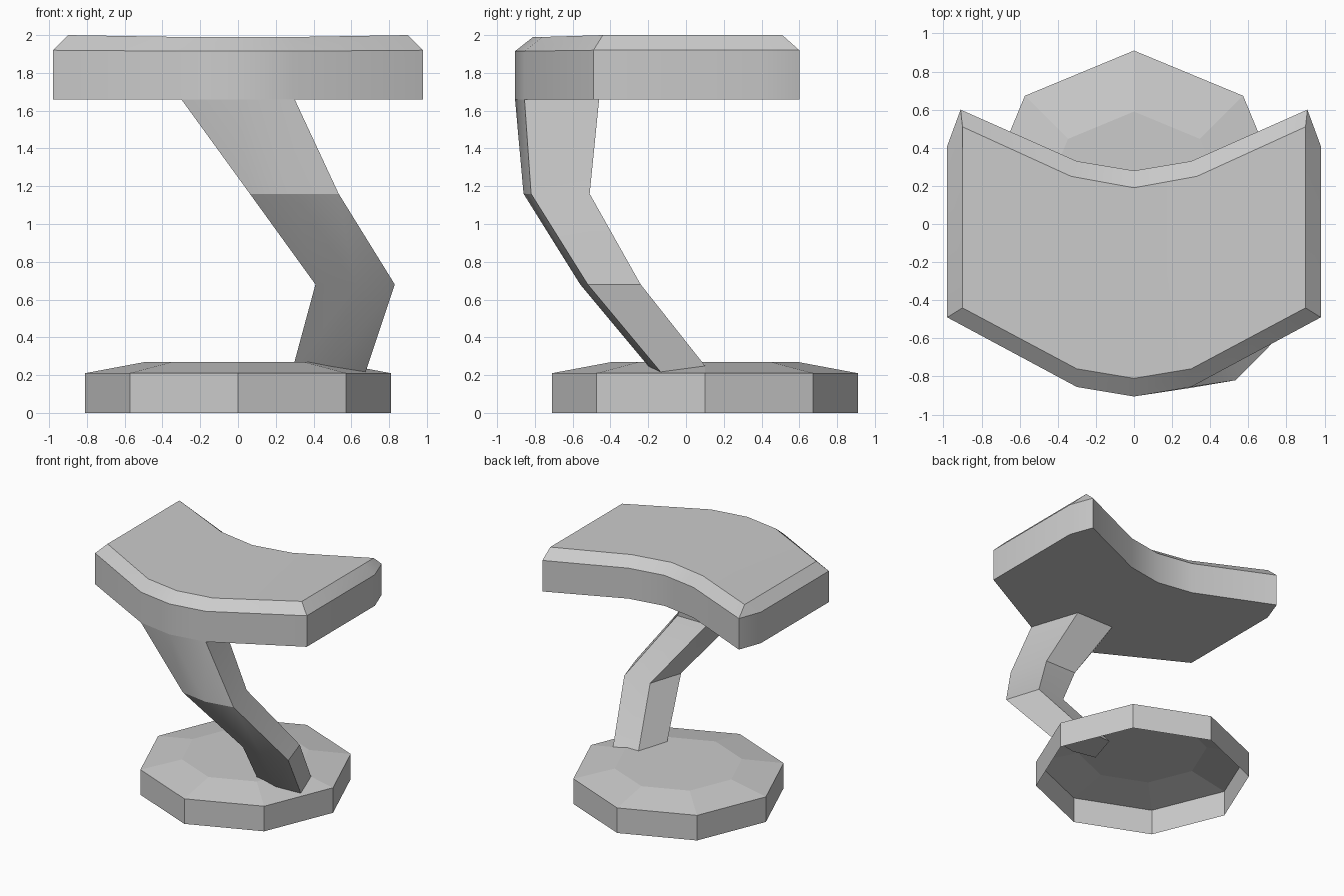
import bpy, bmesh, math

if "Cube" in bpy.data.objects:
    bpy.data.objects.remove(bpy.data.objects["Cube"])


def loft(name, rings, faces, smooth=None):
    """Skin equal-length closed rings, then add end faces as index lists."""
    bm = bmesh.new()
    n = len(rings[0])
    v = [bm.verts.new(p) for ring in rings for p in ring]
    for r in range(len(rings) - 1):
        for i in range(n):
            j = (i + 1) % n
            bm.faces.new((v[r*n + i], v[r*n + j], v[r*n + n + j], v[r*n + n + i]))
    for f in faces:
        bm.faces.new([v[i] for i in f])
    me = bpy.data.meshes.new(name)
    bm.to_mesh(me)
    bm.free()
    ob = bpy.data.objects.new(name, me)
    bpy.context.collection.objects.link(ob)
    if smooth:
        bpy.ops.object.select_all(action='DESELECT')
        bpy.context.view_layer.objects.active = ob
        ob.select_set(True)
        bpy.ops.object.shade_smooth_by_angle(angle=math.radians(smooth))
    return ob


# Octagonal base with a shallow chamfered top, open underneath
def octagon(r, z):
    return [(r * math.cos(k * math.pi / 4), 0.1 + r * math.sin(k * math.pi / 4), z)
            for k in range(8)]


loft("base", [octagon(0.81, 0), octagon(0.81, 0.21), octagon(0.49, 0.27)],
     [range(16, 24)])


# Bent five-sided stem: centre x, front half width, back half width,
# y of front ridge, front corners and back, height
def stem_ring(cx, wf, wb, y_ridge, y_corner, y_back, z):
    return [(cx - wf, y_corner, z), (cx, y_ridge, z), (cx + wf, y_corner, z),
            (cx + wb, y_back, z), (cx - wb, y_back, z)]


loft("stem", [stem_ring(0.475, 0.195, 0.115, -0.16, -0.12, 0.14, 0.20),
              stem_ring(0.62, 0.21, 0.12, -0.56, -0.52, -0.24, 0.68),
              stem_ring(0.298, 0.235, 0.14, -0.86, -0.82, -0.51, 1.16),
              stem_ring(0, 0.30, 0.17, -0.905, -0.855, -0.46, 1.66)],
     [[4, 3, 2, 1, 0]], 25)


# Curved seat slab: half outline from front centre to back centre, mirrored
def seat_ring(half, z_mid, z_end):
    pts = [(x, y, z_end if abs(x) > 0.5 else z_mid) for x, y in half]
    return pts + [(-x, y, z) for x, y, z in pts[-2:0:-1]]


outer = [(0, -0.905), (0.30, -0.855), (0.98, -0.49), (0.98, 0.41),
         (0.91, 0.60), (0.30, 0.33), (0, 0.28)]
inner = [(0, -0.81), (0.30, -0.76), (0.90, -0.44), (0.90, 0.38),
         (0.90, 0.51), (0.33, 0.25), (0, 0.19)]
strips = [[0, 1, 5, 6], [1, 2, 3, 4, 5], [0, 6, 7, 11], [11, 7, 8, 9, 10]]
loft("seat", [seat_ring(outer, 1.66, 1.66), seat_ring(outer, 1.915, 1.92),
              seat_ring(inner, 1.99, 2.0)],
     [s[::-1] for s in strips] + [[i + 24 for i in s] for s in strips], 25)
